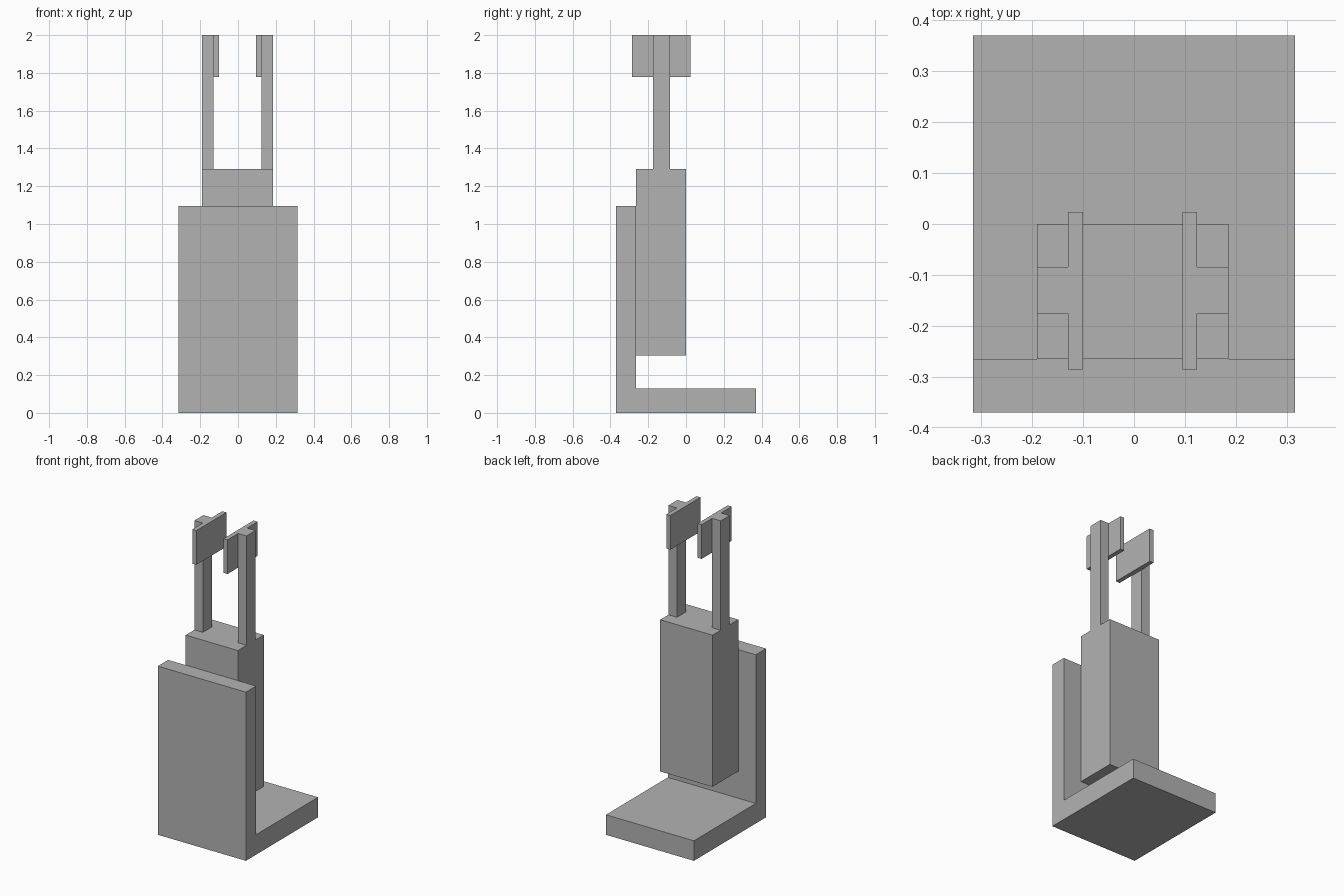
import bpy
import bmesh

cube = bpy.data.objects.get("Cube")
if cube:
    bpy.data.objects.remove(cube, do_unlink=True)

grey = bpy.data.materials.new("plain_grey")
grey.use_nodes = True
colour = (0.45, 0.45, 0.45, 1)
grey.diffuse_color = colour
grey.node_tree.nodes["Principled BSDF"].inputs["Base Color"].default_value = colour


def prism(name, profile, x0, x1):
    """Extrude a (y, z) profile along x from x0 to x1."""
    bm = bmesh.new()
    face = bm.faces.new([bm.verts.new((x0, y, z)) for y, z in profile])
    grown = bmesh.ops.extrude_face_region(bm, geom=[face])["geom"]
    moved = [v for v in grown if isinstance(v, bmesh.types.BMVert)]
    bmesh.ops.translate(bm, verts=moved, vec=(x1 - x0, 0, 0))
    bmesh.ops.recalc_face_normals(bm, faces=bm.faces)
    mesh = bpy.data.meshes.new(name)
    bm.to_mesh(mesh)
    bm.free()
    mesh.materials.append(grey)
    obj = bpy.data.objects.new(name, mesh)
    bpy.context.collection.objects.link(obj)
    return obj


def box(name, x, y, z):
    return prism(name, [(y[0], z[0]), (y[1], z[0]), (y[1], z[1]), (y[0], z[1])], *x)


# L-shaped stand: upright front plate and floor plate
prism("stand", [(-0.37, 0), (0.37, 0), (0.37, 0.13), (-0.265, 0.13),
                (-0.265, 1.095), (-0.37, 1.095)], -0.316, 0.316)

# Block carried on the back of the upright
box("body", (-0.19, 0.185), (-0.265, 0), (0.305, 1.29))

# Two gripper arms, each with a wide pad on its inner side
centre = -0.0025
for name, side in (("left", 1), ("right", -1)):
    def span(inner, outer):
        return sorted((centre + side * inner, centre + side * outer))
    box(name + "_arm", span(0.1265, 0.1875), (-0.176, -0.084), (1.29, 2))
    box(name + "_pad", span(0.0975, 0.1265), (-0.285, 0.024), (1.778, 2))
